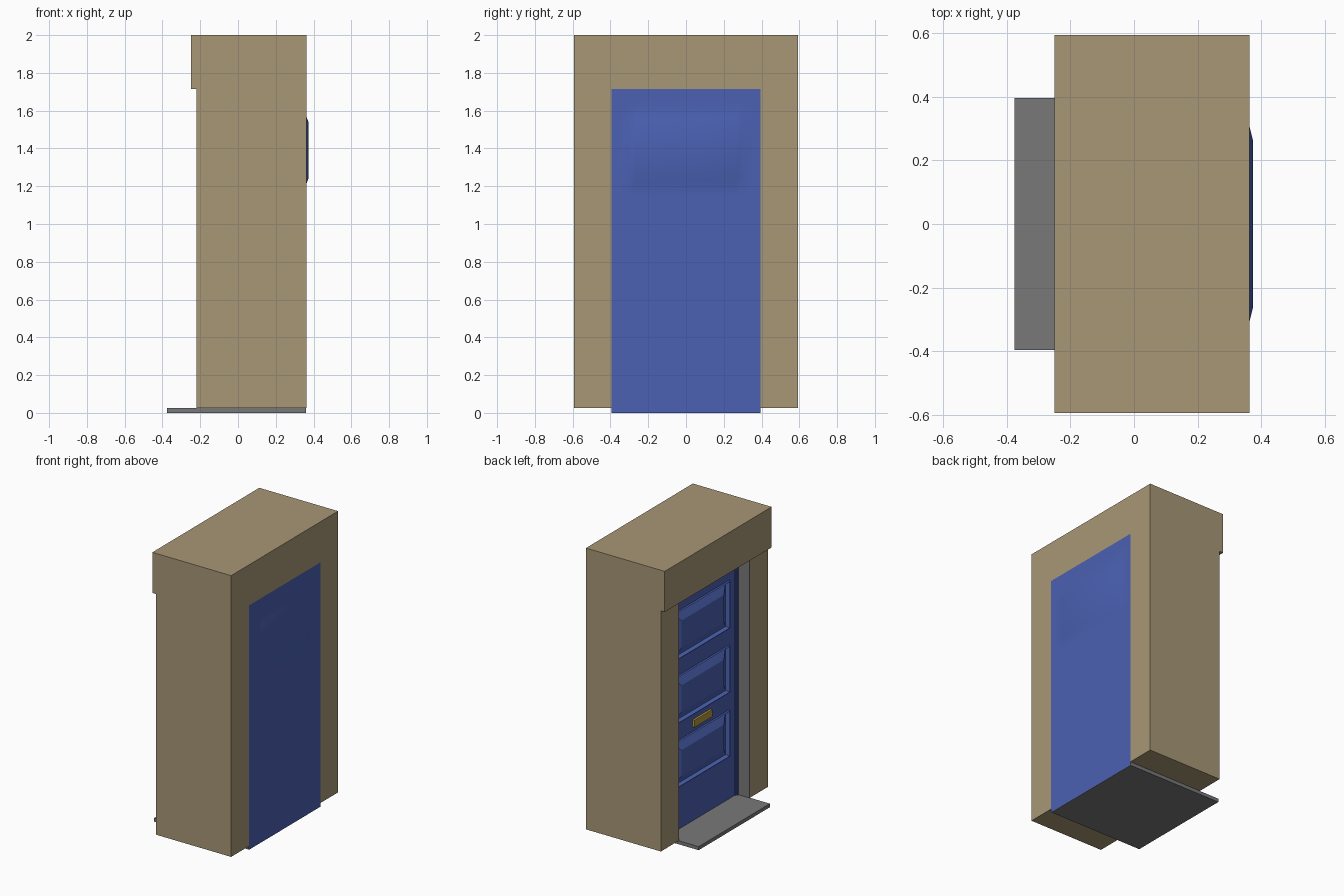
import bpy, bmesh

if "Cube" in bpy.data.objects:
    bpy.data.objects.remove(bpy.data.objects["Cube"])


def material(name, color):
    m = bpy.data.materials.new(name)
    m.diffuse_color = (*color, 1)
    m.use_nodes = True
    m.node_tree.nodes["Principled BSDF"].inputs["Base Color"].default_value = m.diffuse_color
    return m


STONE = material("stone", (0.39, 0.31, 0.18))
BLUE = material("blue_paint", (0.07, 0.12, 0.45))
GREY = material("grey_stone", (0.19, 0.19, 0.19))
BRASS = material("brass", (0.45, 0.31, 0.04))


def finish(name, bm, mat):
    me = bpy.data.meshes.new(name)
    bm.to_mesh(me)
    bm.free()
    ob = bpy.data.objects.new(name, me)
    bpy.context.collection.objects.link(ob)
    if mat:
        me.materials.append(mat)
    return ob


def box(name, x, y, z, mat):
    bm = bmesh.new()
    bmesh.ops.create_cube(bm, size=1)
    for v in bm.verts:
        v.co = [r[0] if c < 0 else r[1] for c, r in zip(v.co, (x, y, z))]
    return finish(name, bm, mat)


def grid(bm, ys, zs, depth, flip):
    """Grid of quads in the y-z plane; depth(y, z) gives x."""
    vs = [[bm.verts.new((depth(y, z), y, z)) for z in zs] for y in ys]
    cells = {}
    for i in range(len(ys) - 1):
        for j in range(len(zs) - 1):
            q = [vs[i][j], vs[i + 1][j], vs[i + 1][j + 1], vs[i][j + 1]]
            cells[i, j] = bm.faces.new(q[::-1] if flip else q)
    bm.normal_update()
    return cells


TOP, HALF = 1.715, 0.395

# wall: side profile with overhanging lintel, extruded across the width
bm = bmesh.new()
prof = [(-0.22, 0.025), (0.362, 0.025), (0.362, 2), (-0.25, 2), (-0.25, TOP), (-0.22, TOP)]
face = bm.faces.new([bm.verts.new((x, -0.593, z)) for x, z in prof])
ext = bmesh.ops.extrude_face_region(bm, geom=[face])
bmesh.ops.translate(bm, vec=(0, 1.186, 0),
                    verts=[g for g in ext["geom"] if isinstance(g, bmesh.types.BMVert)])
bmesh.ops.recalc_face_normals(bm, faces=bm.faces)
wall = finish("wall", bm, STONE)

# doorway opening
cutter = box("doorway_cutter", (-1, 1), (-HALF, HALF), (-1, TOP), None)
cutter.hide_render = True
cutter.hide_set(True)
mod = wall.modifiers.new("doorway", "BOOLEAN")
mod.object = cutter
mod.solver = "EXACT"

# doorstep and grey reveals
box("doorstep", (-0.375, 0.36), (-HALF, HALF), (0, 0.025), GREY)
for side, s in (("left", 1), ("right", -1)):
    box(side + "_reveal", (-0.219, -0.13), sorted((s * 0.39, s * HALF)), (0.025, TOP), GREY)
    # stepped door frame
    box(side + "_frame", (-0.135, -0.05), sorted((s * 0.38, s * HALF)), (0.025, TOP), BLUE)
    box(side + "_frame_stop", (-0.127, -0.05), sorted((s * 0.368, s * 0.38)), (0.025, 1.703), BLUE)
box("head_frame", (-0.135, -0.05), (-0.38, 0.38), (1.70, TOP), BLUE)

# door leaf with three raised panels
bm = bmesh.new()
zs = [0.025, 0.32, 0.65, 0.77, 1.105, 1.22, 1.56, 1.70]
cells = grid(bm, [-0.37, -0.31, 0.31, 0.37], zs, lambda y, z: -0.12, True)
panels = [cells[1, j] for j in (1, 3, 5)]
for t, d in ((0.01, 0.008), (0.012, -0.026), (0.008, 0), (0.075, 0.028)):
    bmesh.ops.inset_individual(bm, faces=panels, thickness=t, depth=d)
rim = [e for e in bm.edges if e.is_boundary]
ext = bmesh.ops.extrude_edge_only(bm, edges=rim)
for v in ext["geom"]:
    if isinstance(v, bmesh.types.BMVert):
        v.co.x = -0.09
bmesh.ops.recalc_face_normals(bm, faces=bm.faces)
finish("door_leaf", bm, BLUE)
box("door_core", (-0.09, 0.36), (-HALF, HALF), (0.025, TOP), BLUE)

# smooth back sheet with one soft raised panel
bm = bmesh.new()
ys = [-HALF, -0.37, -0.305, -0.265, 0.265, 0.305, 0.37, HALF]
zs = [0, 1.14, 1.215, 1.24, 1.54, 1.565, 1.65, TOP]
grid(bm, ys, zs, lambda y, z: 0.373 if abs(y) < 0.27 and 1.23 < z < 1.55 else 0.363, False)
for f in bm.faces:
    f.smooth = True
finish("door_back", bm, BLUE)

# letter slot
box("letter_slot", (-0.135, -0.11), (-0.1, 0.1), (0.685, 0.735), BRASS)
